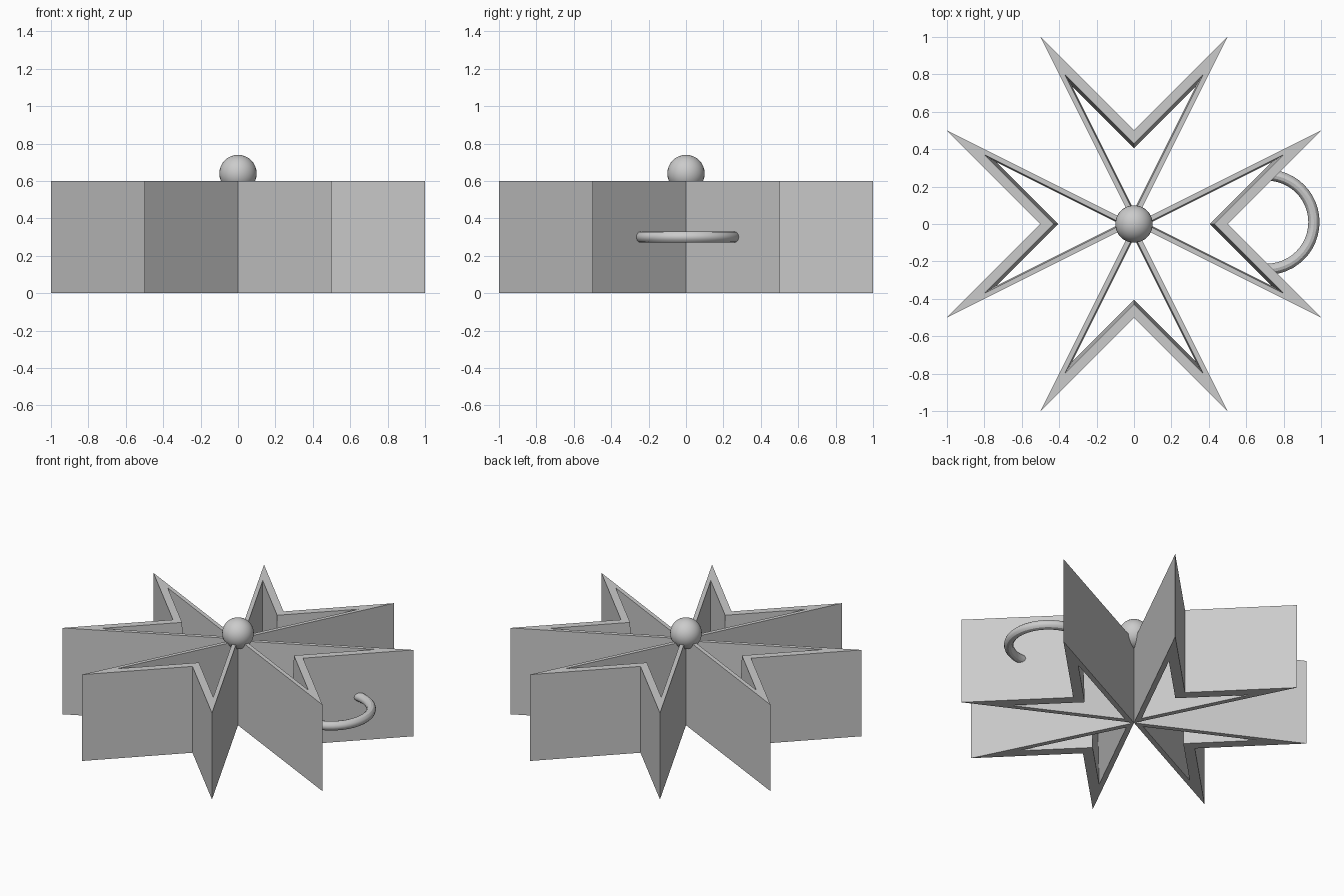
import bpy, bmesh
from math import pi, cos, sin
from mathutils import Matrix

cube = bpy.data.objects.get("Cube")
if cube:
    bpy.data.objects.remove(cube, do_unlink=True)

HEIGHT = 0.6

grey = bpy.data.materials.new("plain grey")
grey.use_nodes = True
colour = (0.6, 0.6, 0.6, 1)
grey.diffuse_color = colour
grey.node_tree.nodes["Principled BSDF"].inputs["Base Color"].default_value = colour


def add_object(name, bm):
    bmesh.ops.recalc_face_normals(bm, faces=bm.faces)
    mesh = bpy.data.meshes.new(name)
    bm.to_mesh(mesh)
    bm.free()
    obj = bpy.data.objects.new(name, mesh)
    obj.data.materials.append(grey)
    bpy.context.collection.objects.link(obj)
    return obj


def arm_outline(scale, shift, z):
    """Notched wedge pointing along +x, scaled and pushed outwards."""
    points = [(0, 0), (1, -0.5), (0.5, 0), (1, 0.5)]
    return [(x * scale + shift, y * scale, z) for x, y in points]


# Four hollow wedge arms, open at top and bottom, with slightly tapering inside walls
arm_names = ["left_arm", "back_arm", "right_arm", "front_arm"]
for i, name in enumerate(arm_names):
    bm = bmesh.new()
    loops = [arm_outline(1, 0, 0), arm_outline(1, 0, HEIGHT),
             arm_outline(0.74, 0.06, HEIGHT), arm_outline(0.66, 0.075, 0)]
    rings = [[bm.verts.new(p) for p in loop] for loop in loops]
    for k in range(4):
        a, b = rings[k], rings[(k + 1) % 4]
        for j in range(4):
            n = (j + 1) % 4
            bm.faces.new((a[j], a[n], b[n], b[j]))
    bmesh.ops.rotate(bm, verts=bm.verts, matrix=Matrix.Rotation(i * pi / 2, 3, "Z"))
    add_object(name, bm)

# Ball on the centre
bm = bmesh.new()
bmesh.ops.create_uvsphere(bm, u_segments=32, v_segments=16, radius=0.1,
                          matrix=Matrix.Translation((0, 0, 0.64)))
ball = add_object("centre_ball", bm)

# Half-ring handle set in the notch of the left arm
R, r, steps, sides = 0.252, 0.03, 24, 12
bm = bmesh.new()
rings = []
for i in range(steps + 1):
    t = -pi / 2 + pi * i / steps
    rings.append([bm.verts.new(((R + r * cos(s)) * cos(t) + 0.71,
                                (R + r * cos(s)) * sin(t) + 0.01,
                                0.3 + r * sin(s)))
                  for s in (2 * pi * k / sides for k in range(sides))])
for a, b in zip(rings, rings[1:]):
    for k in range(sides):
        n = (k + 1) % sides
        bm.faces.new((a[k], a[n], b[n], b[k]))
bm.faces.new(rings[0])
bm.faces.new(rings[-1])
handle = add_object("handle", bm)

for obj in (ball, handle):
    bpy.ops.object.select_all(action="DESELECT")
    obj.select_set(True)
    bpy.context.view_layer.objects.active = obj
    bpy.ops.object.shade_smooth_by_angle()
